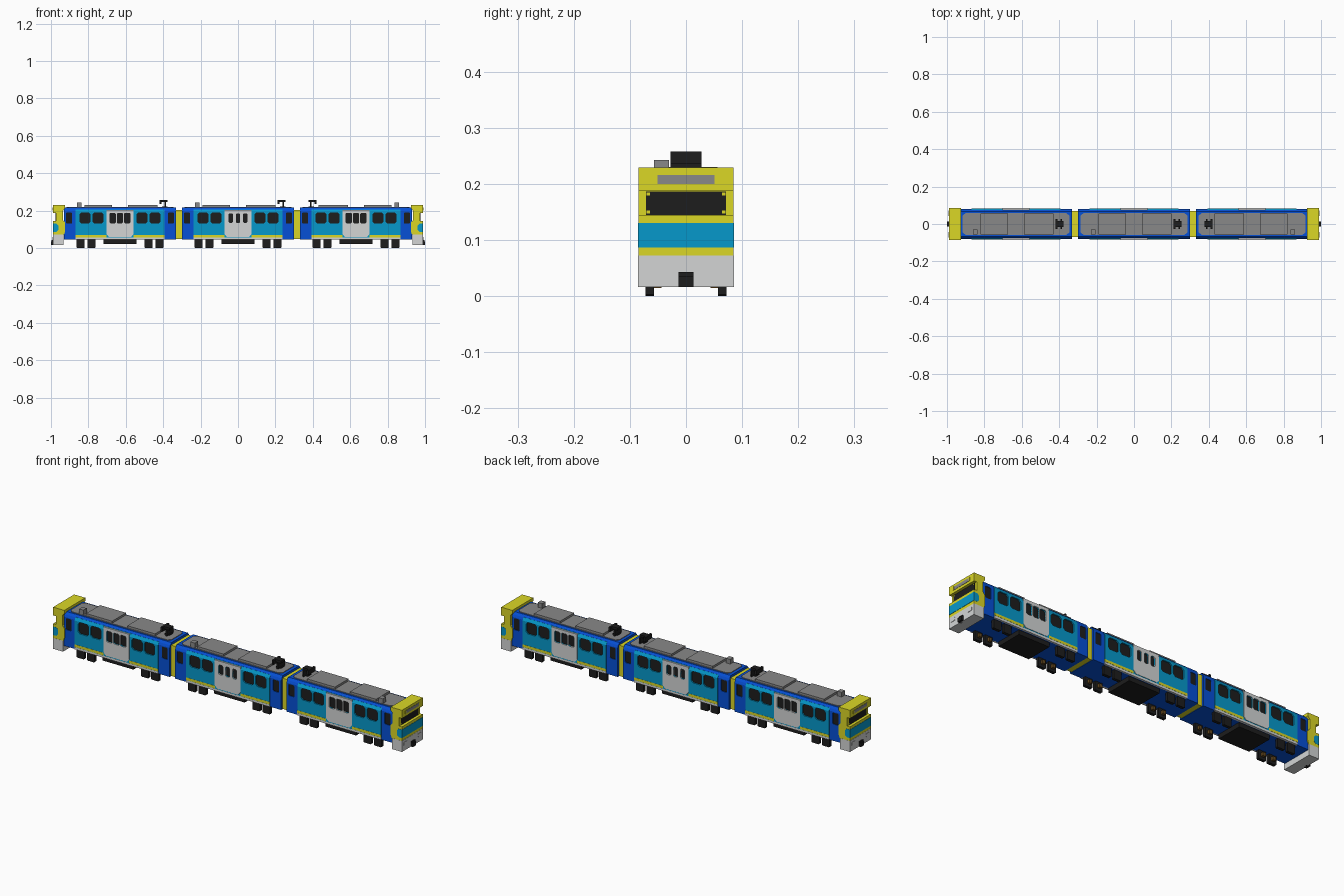
import bpy, bmesh
from mathutils import Vector

cube = bpy.data.objects.get("Cube")
if cube:
    bpy.data.objects.remove(cube)


def srgb(c):
    return c / 12.92 if c <= 0.04045 else ((c + 0.055) / 1.055) ** 2.4


def material(name, r, g, b):
    m = bpy.data.materials.new(name)
    m.use_nodes = True
    col = [srgb(v / 255) for v in (r, g, b)] + [1]
    m.diffuse_color = col
    m.node_tree.nodes["Principled BSDF"].inputs["Base Color"].default_value = col
    return m


YELLOW = material("yellow", 219, 215, 38)
CYAN = material("cyan", 6, 153, 203)
BLUE = material("deep blue", 6, 80, 214)
WHITE = material("pale grey", 211, 213, 213)
GREY = material("roof grey", 137, 137, 137)
BLACK = material("black", 29, 29, 29)
BROWN = material("axle brown", 100, 72, 30)


def prism(points, axis, lo, hi):
    """Solid from a 2D profile, extruded along one axis."""
    def place(p, t):
        return {"x": (t, p[0], p[1]), "y": (p[0], t, p[1]), "z": (p[0], p[1], t)}[axis]
    return [place(p, lo) for p in points], [place(p, hi) for p in points]


def box(x0, x1, y0, y1, z0, z1):
    return prism([(x0, y0), (x1, y0), (x1, y1), (x0, y1)], "z", z0, z1)


def octagon(x, z, hw, hh, c):
    return [(x - hw + c, z - hh), (x + hw - c, z - hh), (x + hw, z - hh + c), (x + hw, z + hh - c),
            (x + hw - c, z + hh), (x - hw + c, z + hh), (x - hw, z + hh - c), (x - hw, z - hh + c)]


def part(name, mat, solids, cx=0.0, d=1, mirror=False, cutter=None):
    """One object from several solids; d flips it lengthwise, mirror copies it across y."""
    bm = bmesh.new()
    for low, high in solids:
        a = [bm.verts.new(Vector((cx + d * x, y, z))) for x, y, z in low]
        b = [bm.verts.new(Vector((cx + d * x, y, z))) for x, y, z in high]
        bm.faces.new(a[::-1])
        bm.faces.new(b)
        for i in range(len(a)):
            j = (i + 1) % len(a)
            bm.faces.new((a[i], a[j], b[j], b[i]))
    bmesh.ops.recalc_face_normals(bm, faces=bm.faces)
    me = bpy.data.meshes.new(name)
    bm.to_mesh(me)
    bm.free()
    me.materials.append(mat)
    ob = bpy.data.objects.new(name, me)
    bpy.context.scene.collection.objects.link(ob)
    if cutter:
        cut = ob.modifiers.new("window openings", "BOOLEAN")
        cut.operation = "DIFFERENCE"
        cut.solver = "EXACT"
        cut.object = cutter
    if mirror:
        mod = ob.modifiers.new("both sides", "MIRROR")
        mod.use_axis = (False, True, False)
    return ob


def car(label, cx, d, door_window):
    def add(name, mat, solids, mirror=False, cutter=None):
        return part(label + "_" + name, mat, solids, cx, d, mirror, cutter)

    # Window shapes: saloon, car ends and doors
    hw, hh, pitch = door_window
    shapes = [octagon(x, .16, .030, .0295, .010) for x in (-.187, -.117, .117, .187)]
    shapes += [octagon(x, .16, .0165, .0295, .004) for x in (-.272, .272)]
    shapes += [octagon(x, .16, hw, hh, .005) for x in (-pitch, 0, pitch)]
    cutter = add("window_cutter", BLACK, [prism(s, "y", .06, .1) for s in shapes])
    cutter.hide_render = True
    cutter.hide_viewport = True
    add("window_panes", BLACK, [prism(s, "y", .074, .0768) for s in shapes], True)

    # Body core and the side skins, leaning in towards the roof
    add("body", BLUE, [prism([(-.075, .045), (.075, .045), (.075, .205), (.066, .216),
                              (-.066, .216), (-.075, .205)], "x", -.3005, .3005)])
    skin = [(.072, .045), (.080, .045), (.080, .194), (.075, .205), (.072, .205)]
    add("end_panels", BLUE, [prism(skin, "x", -.3, -.236), prism(skin, "x", .236, .3)],
        True, cutter)
    add("side_panel", CYAN, [prism([(.072, .055), (.083, .055), (.083, .192), (.075, .206),
                                    (.072, .206)], "x", -.237, .237)], True, cutter)
    # Sill and stripe
    add("sill", WHITE, [box(-.237, .237, .072, .0835, .045, .056)], True)
    add("stripe", YELLOW, [box(s - .082, s + .082, .08, .0838, .057, .070)
                           for s in (-.155, .155)], True)
    # Centre doors
    add("doors", WHITE, [prism([(-.06, .06), (.06, .06), (.073, .075), (.073, .204),
                                (-.073, .204), (-.073, .075)], "y", .074, .0846)], True, cutter)
    # Roof deck and equipment
    add("roof_deck", GREY, [prism([(-.285, -.045), (-.27, -.058), (.27, -.058), (.285, -.045),
                                   (.285, .045), (.27, .058), (-.27, .058), (-.285, .045)],
                                  "z", .21, .219)])
    add("roof_units", GREY, [box(-.19, -.043, -.056, .056, .217, .23),
                             box(.043, .2, -.056, .056, .217, .23)])
    add("roof_box", GREY, [box(-.23, -.205, -.057, -.03, .217, .243)])
    # Current collector: an arch with one short leg
    add("collector", BLACK, [box(.22, .254, -.015, .015, .246, .258),
                             box(.212, .222, -.028, .028, .235, .258),
                             box(.239, .247, -.028, .028, .217, .248),
                             box(.225, .253, -.015, .015, .217, .223)])
    # Running gear
    wheels = (-.211, -.153, .153, .211)
    add("wheels", BLACK, [prism(octagon(x, .0235, .0215, .0235, .003), "y", .057, .072)
                          for x in wheels], True)
    add("axle_stubs", BROWN, [box(x - .008, x + .008, .044, .059, .014, .032)
                              for x in wheels], True)
    add("underfloor_case", BLACK, [box(-.087, .087, -.07, .07, .022, .046)])


def cab(label, d):
    def add(name, mat, solids, mirror=False):
        part(label + "_" + name, mat, solids, 0, d, mirror)

    # Shell, stepped in at the windscreen
    add("shell", YELLOW, [prism([(.93, .072), (.988, .072), (.988, .144), (.972, .144), (.972, .187),
                                 (.988, .187), (.988, .229), (.925, .229), (.925, .212), (.936, .2),
                                 (.936, .15), (.924, .135), (.924, .09)], "y", -.085, .085)])
    # Pale lower skirt
    add("skirt", WHITE, [box(.932, .989, -.0855, .0855, .016, .072)])
    # Cyan nose band wrapping round the corners
    add("nose_band", CYAN, [prism([(.97, .087), (.9895, .087), (.9895, .13), (.97, .13),
                                   (.96, .12), (.96, .097)], "y", -.0858, .0858)])
    # Windscreen with corner clips
    add("windscreen", BLACK, [box(.968, .9745, -.071, .071, .1445, .1865)])
    add("windscreen_clips", YELLOW, [box(.972, .9755, .064, .07, z, z + .006)
                                     for z in (.147, .179)], True)
    # Destination panel and lamps
    add("destination_panel", GREY, [box(.986, .9895, -.051, .051, .2, .216)])
    add("panel_ends", YELLOW, [box(.986, .9905, .051, .058, .2, .216)], True)
    add("lamps", WHITE, [prism(octagon(.058, .0515, .015, .0085, .003), "x", .987, .991)], True)
    # Coupler
    add("coupler", BLACK, [box(.98, 1.0, -.013, .013, .016, .036),
                           box(.98, .996, -.013, .013, .034, .043)])


# Three cars; the last is turned round
car("left_car", -.631, 1, (.0165, .028, .039))
car("middle_car", 0, 1, (.012, .025, .039))
car("right_car", .631, -1, (.0165, .028, .039))

# Driving ends
cab("right_cab", 1)
cab("left_cab", -1)

# Gangways between cars, set back from the sides
for side, s in (("left", -1), ("right", 1)):
    part(side + "_gangway", YELLOW, [box(.299, .332, -.070, .070, .047, .204)], 0, s)
